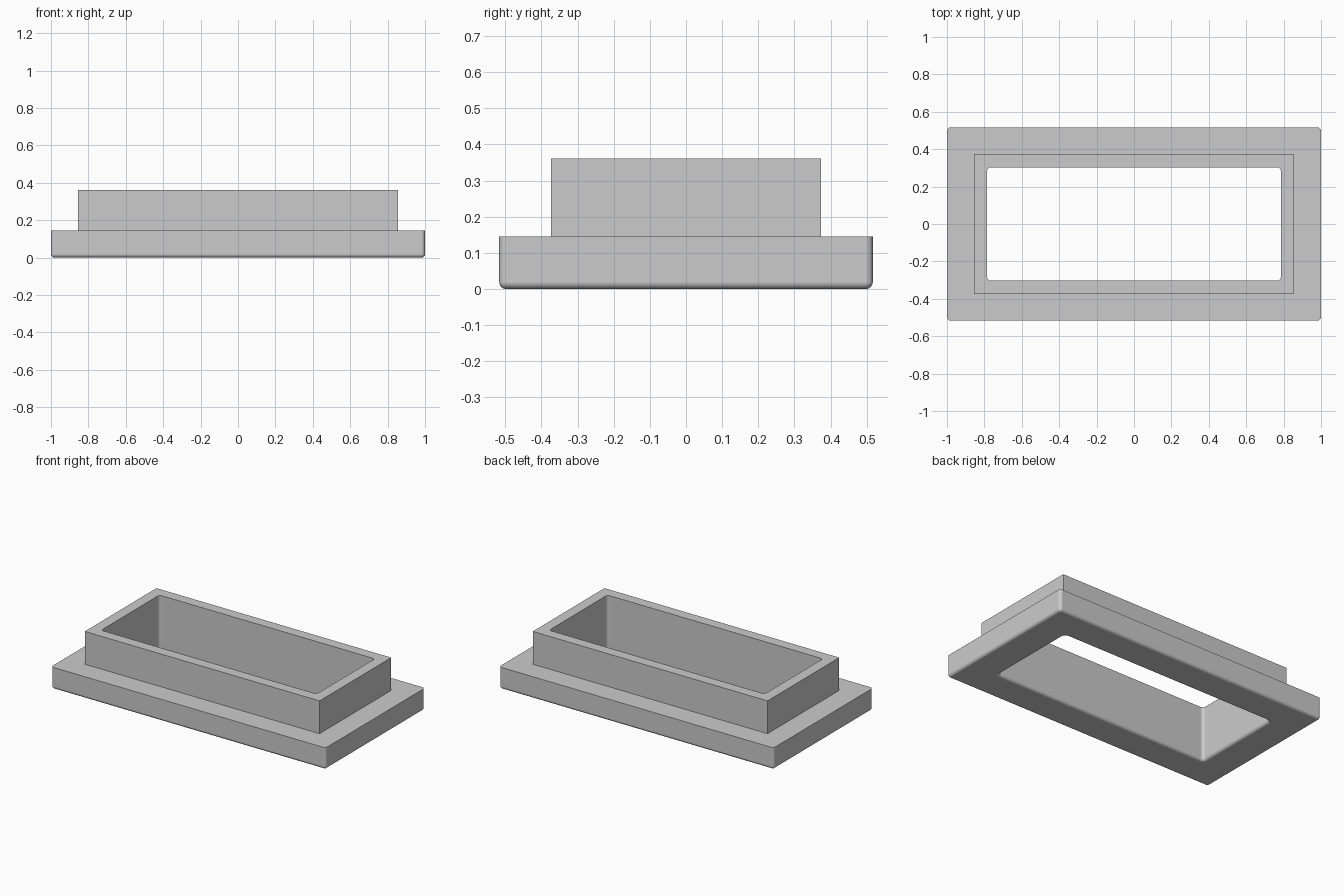
import bpy, bmesh, math

if "Cube" in bpy.data.objects:
    bpy.data.objects.remove(bpy.data.objects["Cube"])

SEG = 6      # segments per rounded corner
R = 0.02     # edge fillet radius


def ring(bm, hx, hy, z, r):
    """Rounded rectangle of vertices; r = 0 gives square corners."""
    verts = []
    for q, (sx, sy) in enumerate([(1, 1), (-1, 1), (-1, -1), (1, -1)]):
        for i in range(SEG + 1):
            a = math.pi / 2 * (q + i / SEG)
            verts.append(bm.verts.new((sx * (hx - r) + r * math.cos(a),
                                       sy * (hy - r) + r * math.sin(a), z)))
    return verts


# Closed cross-section: (half width, half depth, height, corner radius)
FX, FY = 1.0, 0.517
CX, CY = 0.855, 0.373
HX, HY = 0.785, 0.303
FLANGE_Z, TOP_Z = 0.145, 0.361
steps = [math.pi / 2 * i / SEG for i in range(SEG + 1)]

sections = []
# flange: filleted lower edge, then straight wall
for a in steps:
    d = R * (1 - math.sin(a))
    sections.append((FX - d, FY - d, R * (1 - math.cos(a)), R - d))
sections.append((FX, FY, FLANGE_Z, R))
# square collar
sections += [(CX, CY, FLANGE_Z, 0), (CX, CY, TOP_Z, 0)]
# opening: straight wall, then filleted lower edge
sections.append((HX, HY, TOP_Z, R))
for a in steps:
    d = R * (1 - math.cos(a))
    sections.append((HX + d, HY + d, R * (1 - math.sin(a)), R + d))

bm = bmesh.new()
rings = [ring(bm, *s) for s in sections]
n = len(rings[0])
for k, low in enumerate(rings):
    high = rings[(k + 1) % len(rings)]
    for i in range(n):
        j = (i + 1) % n
        bm.faces.new((low[i], low[j], high[j], high[i]))
bmesh.ops.remove_doubles(bm, verts=bm.verts, dist=1e-5)
bmesh.ops.recalc_face_normals(bm, faces=bm.faces)
mesh = bpy.data.meshes.new("flanged_frame")
bm.to_mesh(mesh)
bm.free()

frame = bpy.data.objects.new("flanged_frame", mesh)
bpy.context.collection.objects.link(frame)
grey = bpy.data.materials.new("light_grey")
grey.diffuse_color = (0.6, 0.6, 0.6, 1)
grey.use_nodes = True
grey.node_tree.nodes["Principled BSDF"].inputs["Base Color"].default_value = grey.diffuse_color
mesh.materials.append(grey)

# smooth fillets, crisp flat faces
bpy.context.view_layer.objects.active = frame
frame.select_set(True)
bpy.ops.object.shade_smooth_by_angle(angle=math.radians(30))
weighted = frame.modifiers.new("flat_face_normals", 'WEIGHTED_NORMAL')
weighted.keep_sharp = True
